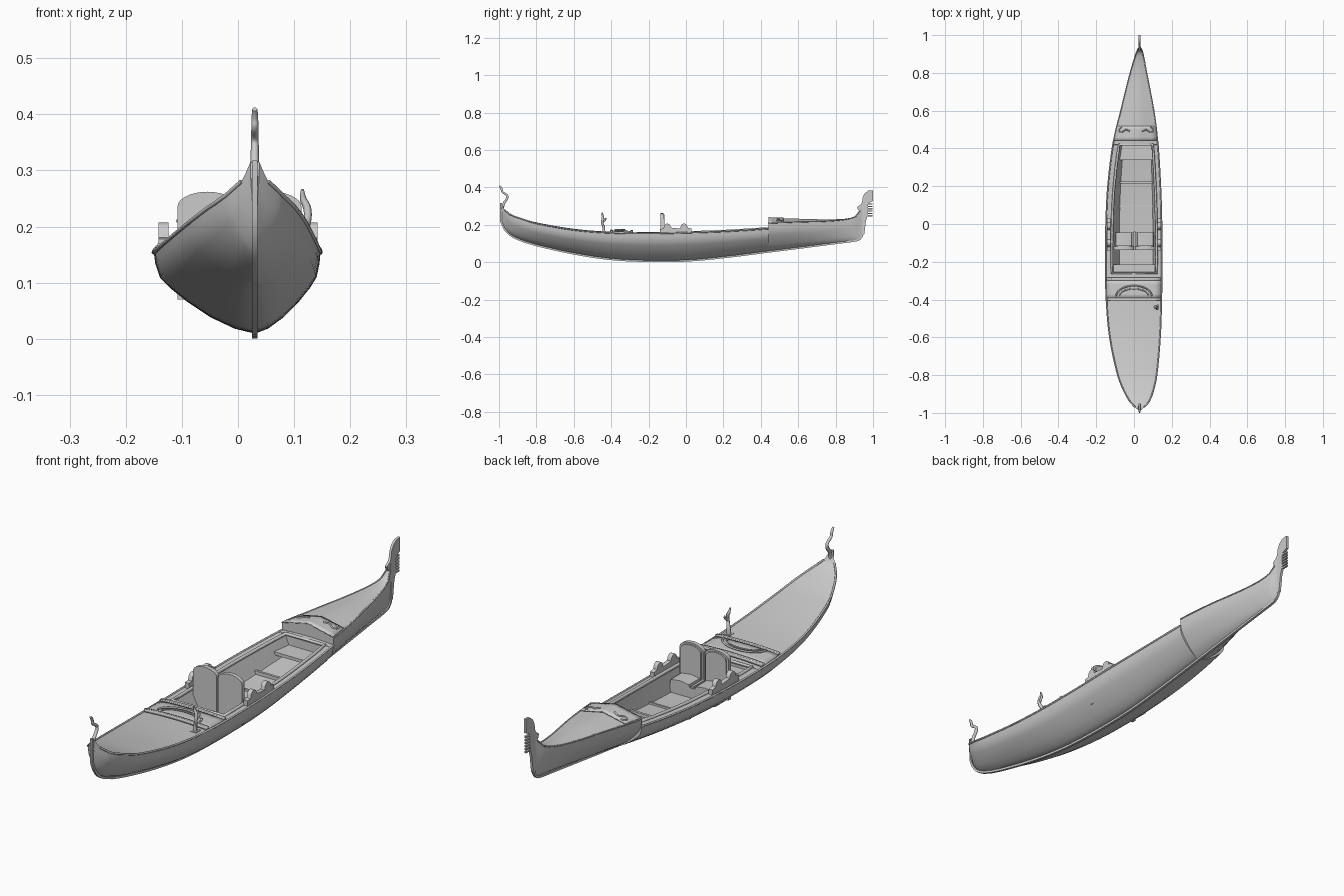
import bpy, bmesh, math
from mathutils import Vector

if "Cube" in bpy.data.objects:
    bpy.data.objects.remove(bpy.data.objects["Cube"])

# hull stations: y, keel z, gunwale z, left x, right x
ST = [(-.985, .22, .315, .022, .038), (-.97, .185, .28, .006, .054), (-.94, .15, .255, -.022, .08),
      (-.88, .12, .232, -.055, .103), (-.8, .095, .208, -.086, .12), (-.6, .05, .173, -.128, .138),
      (-.4, .02, .157, -.146, .145), (-.2, .01, .154, -.15, .147), (0, .012, .158, -.148, .146),
      (.2, .03, .165, -.138, .14), (.44, .06, .18, -.108, .125), (.6, .08, .195, -.07, .105),
      (.8, .106, .215, -.02, .067), (.9, .119, .24, .01, .048), (.93, .13, .275, .022, .038),
      (.945, .16, .315, .027, .034)]
KX = .03


def station(y):
    """Smooth interpolation through the station table, with the bow deck step added."""
    i = max(k for k in range(len(ST) - 1) if ST[k][0] <= y + 1e-9 or k == 0)
    slope = lambda k, c: ((ST[min(k + 1, len(ST) - 1)][c] - ST[max(k - 1, 0)][c])
                          / (ST[min(k + 1, len(ST) - 1)][0] - ST[max(k - 1, 0)][0]))
    h = ST[i + 1][0] - ST[i][0]
    t = (y - ST[i][0]) / h
    r = [(2*t**3 - 3*t*t + 1) * ST[i][c] + (t**3 - 2*t*t + t) * h * slope(i, c)
         + (3*t*t - 2*t**3) * ST[i + 1][c] + (t**3 - t*t) * h * slope(i + 1, c) for c in range(1, 5)]
    if y >= .44:
        r[1] += .03 * max(0, 1 - (y - .44) / .48)
    return r


def deck_point(y, v, h=0):
    zk, s, l, r = station(y)
    bow = y >= .44
    c = .026 * max(0, 1 - (y - .44) / .5) if bow else .006 * min(1, (r - l) / .25)
    return ((l + r) / 2 + v * (r - l) / 2, y, s + h + c * ((1 - abs(v)) if bow else 1 - v * v))


def make(name, verts, faces, angle=35):
    me = bpy.data.meshes.new(name)
    me.from_pydata(verts, [], faces)
    bm = bmesh.new()
    bm.from_mesh(me)
    bmesh.ops.recalc_face_normals(bm, faces=bm.faces)
    bm.to_mesh(me)
    bm.free()
    ob = bpy.data.objects.new(name, me)
    bpy.context.collection.objects.link(ob)
    bpy.ops.object.select_all(action='DESELECT')
    ob.select_set(True)
    bpy.context.view_layer.objects.active = ob
    bpy.ops.object.shade_smooth_by_angle(angle=math.radians(angle))
    return ob


def prism(name, pts, a, b, axis='x'):
    """Extrude a 2D outline along x (points are y,z) or along y (points are x,z)."""
    n = len(pts)
    put = (lambda p, d: (d, p[0], p[1])) if axis == 'x' else (lambda p, d: (p[0], d, p[1]))
    verts = [put(p, d) for d in (a, b) for p in pts]
    faces = [list(range(n)), list(range(n, 2 * n))]
    faces += [(i, (i + 1) % n, n + (i + 1) % n, n + i) for i in range(n)]
    return make(name, verts, faces)


def box(name, x0, x1, y0, y1, z0, z1):
    return prism(name, [(y0, z0), (y1, z0), (y1, z1), (y0, z1)], x0, x1)


def tube(name, pts, radius, radii=None, cyclic=False, smooth=True):
    cu = bpy.data.curves.new(name, 'CURVE')
    cu.dimensions = '3D'
    cu.bevel_depth, cu.bevel_resolution, cu.use_fill_caps = radius, 1, True
    sp = cu.splines.new('NURBS' if smooth else 'POLY')
    sp.points.add(len(pts) - 1)
    for i, p in enumerate(pts):
        sp.points[i].co = (*p, 1)
        sp.points[i].radius = radii[i] if radii else 1
    sp.use_cyclic_u = cyclic
    if smooth:
        sp.order_u, sp.use_endpoint_u = 3, True
    ob = bpy.data.objects.new(name, cu)
    bpy.context.collection.objects.link(ob)
    return ob


def span(a, b, n):
    return [a + (b - a) * i / n for i in range(n + 1)]


# hull, decks and cockpit well as one closed loft
PROF = [(1, 1), (.985, .86), (.94, .69), (.84, .56), (.67, .39), (.44, .2), (.2, .06), (0, 0)]


def inner(y):
    zk, s, l, r = station(y)
    return l + .033, r - .028


def ring(y, is_open):
    zk, s, l, r = station(y)
    pts = [(KX + (l - KX) * u, y, zk + (s - zk) * h) for u, h in PROF]
    pts += [(KX + (r - KX) * u, y, zk + (s - zk) * h) for u, h in PROF[-2::-1]]
    if is_open:
        il, ir = inner(y)
        fz = zk + .42 * (s - zk) + .006
        fl, fr = KX + (l - KX) * .6, KX + (r - KX) * .6
        return pts + [(ir, y, s), (fr, y, fz), (KX, y, fz), (fl, y, fz), (il, y, s)]
    return pts + [deck_point(y, v) for v in (.75, .4, 0, -.4, -.75)]


rows = [(y, False) for y in span(-.985, -.94, 6) + span(-.92, -.26, 20)]
rows += [(y, True) for y in span(-.2595, .4195, 20)]
rows += [(y, False) for y in [.42, .4399] + span(.44, .88, 14) + span(.895, .945, 8)]
rings = [ring(*r) for r in rows]
n = len(rings[0])
faces = [(k*n + i, k*n + (i + 1) % n, (k + 1)*n + (i + 1) % n, (k + 1)*n + i)
         for k in range(len(rings) - 1) for i in range(n)]
faces += [list(range(n)), list(range((len(rings) - 1) * n, len(rings) * n))]
make('hull', [p for r in rings for p in r], faces)

# keel and stem band following the centreline
line = [Vector((-.985, .318))] + [Vector((y, station(y)[0])) for y in
        span(-.985, -.9, 6) + span(-.86, .88, 28) + span(.9, .945, 5)] + [Vector((.945, .318))]
outer = []
for i, p in enumerate(line):
    d = (line[min(i + 1, len(line) - 1)] - line[max(i - 1, 0)]).normalized()
    outer.append(p + Vector((d.y, -d.x)) * .009)
m = len(line)
band = [(x, p.x, p.y) for x in (KX - .005, KX + .005) for p in line + outer]
bf = []
for i in range(m - 1):
    a, b = i, i + 1
    bf += [(a, b, m + b, m + a), (2*m + a, 2*m + b, 3*m + b, 3*m + a),
           (m + a, m + b, 3*m + b, 3*m + a), (a, b, 2*m + b, 2*m + a)]
bf += [(e, m + e, 3*m + e, 2*m + e) for e in (0, m - 1)]
make('keel_band', band, bf)

# gunwale rails and cockpit coaming
for side, v in (('left', -1), ('right', 1)):
    tube('gunwale_' + side, [deck_point(y, v) for y in span(-.97, .4399, 50)], .004, smooth=False)
    tube('bow_gunwale_' + side, [deck_point(y, v) for y in span(.44, .93, 20)], .003, smooth=False)
ys = span(-.26, .42, 16)
tube('cockpit_coaming', [(inner(y)[0], y, station(y)[1] + .002) for y in ys]
     + [(inner(y)[1], y, station(y)[1] + .002) for y in ys[::-1]], .007, cyclic=True, smooth=False)


# raised deck panels
def deck_strip(name, y0, y1, h, w=.98):
    ny, nv = 4, 8
    verts = [deck_point(y, v, h / 2) for y in span(y0, y1, ny) for v in span(-w, w, nv)]
    k = nv + 1
    ob = make(name, verts, [(j*k + i, j*k + i + 1, (j + 1)*k + i + 1, (j + 1)*k + i)
                            for j in range(ny) for i in range(nv)])
    mod = ob.modifiers.new('thickness', 'SOLIDIFY')
    mod.thickness, mod.offset = h, 0


deck_strip('stern_panel', -.395, -.295, .008)
deck_strip('stern_panel_rear_lip', -.405, -.392, .012)
deck_strip('stern_panel_front_lip', -.298, -.284, .012)
deck_strip('bow_panel', .44, .52, .005)

# deck scrollwork
arc = [(.095 * math.cos(a), -.382 + .055 * math.sin(a), .173) for a in span(0, math.pi, 16)]
tube('stern_arch_ornament', arc, .004)
tube('stern_arch_inner', [(x * .82, -.382 + (y + .382) * .7, z) for x, y, z in arc], .003)
for side, v in (('left', -1), ('right', 1)):
    tube('bow_scroll_' + side, [deck_point(y, v * u, .006) for u, y in
         ((.3, .49), (.5, .505), (.65, .485), (.85, .49), (.85, .51), (.72, .512))], .0035)

# cockpit furniture
box('front_bench', -.075, .1, .34, .42, .125, .138)
box('rear_bench', -.11, .112, -.26, -.215, .125, .138)
box('seat_base', -.1, .105, -.12, -.045, .07, .12)
box('seat_divider', -.003, .007, -.12, -.04, .12, .128)
box('floor_rib_front', -.075, .1, .215, .225, .085, .108)
box('floor_rib_middle', -.085, .1, .09, .098, .07, .092)
for side, x0, x1 in (('left', -.108, -.001), ('right', .006, .113)):
    c, w = (x0 + x1) / 2, (x1 - x0) / 2
    top = [(c + w * math.cos(a), .235 + .027 * math.sin(a)) for a in span(0, math.pi, 14)]
    prism('seat_back_' + side, [(x0, .07), (x1, .07)] + top, -.137, -.12, 'y')
    prism('seat_back_pad_' + side, [(c + (x - c) * .86, .1 + (z - .1) * .96) for x, z in
          [(x0, .1), (x1, .1)] + top], -.121, -.114, 'y')
    prism('seat_cushion_' + side, [(x0 + .01, .118), (x1 - .01, .118), (x1 - .012, .13),
          (c, .136), (x0 + .012, .13)], -.115, -.045, 'y')

# side arm rests with rounded crests
crest = [(.03, .155), (.03, .18)]
for cy in (-.01, -.1):
    crest += [(cy + .019 * math.cos(a), .185 + .022 * math.sin(a)) for a in span(0, math.pi, 8)]
    crest += [(cy - .021, .18)]
crest += [(-.14, .178), (-.14, .155)]
for side, x0, x1 in (('left', -.142, -.124), ('right', .124, .142)):
    prism('arm_rest_' + side, crest, x0, x1)

# oar fork post
tube('oar_fork', [(.113, -.44, .15), (.113, -.438, .185), (.125, -.45, .21), (.124, -.445, .235),
     (.114, -.444, .25), (.115, -.45, .266)], .009, [1.1, .9, .75, .8, .7, .3])
tube('oar_fork_crook', [(.122, -.446, .215), (.128, -.432, .222), (.124, -.43, .235)], .005)
box('oar_fork_base', .1, .127, -.455, -.425, .152, .164)

# stern curl
tube('stern_curl', [(KX, -.982, .27), (KX, -.98, .31), (KX, -.955, .34), (KX, -.955, .36),
     (KX, -.985, .375), (KX, -.985, .395), (KX, -.997, .409)], .008, [1, 1, .9, .8, .8, .75, .6])

# bow iron: blade and comb teeth
prism('bow_iron', [(.94, .14), (.953, .15), (.962, .22), (.972, .25), (.974, .315), (1, .328), (1, .385),
      (.975, .383), (.955, .368), (.944, .345), (.942, .325), (.936, .31), (.915, .295), (.92, .28), (.94, .26)],
      KX - .005, KX + .005)
for i in range(6):
    z = .245 + i * .0125
    box('comb_tooth_%d' % (i + 1), KX - .004, KX + .004, .968, .998, z, z + .007)
